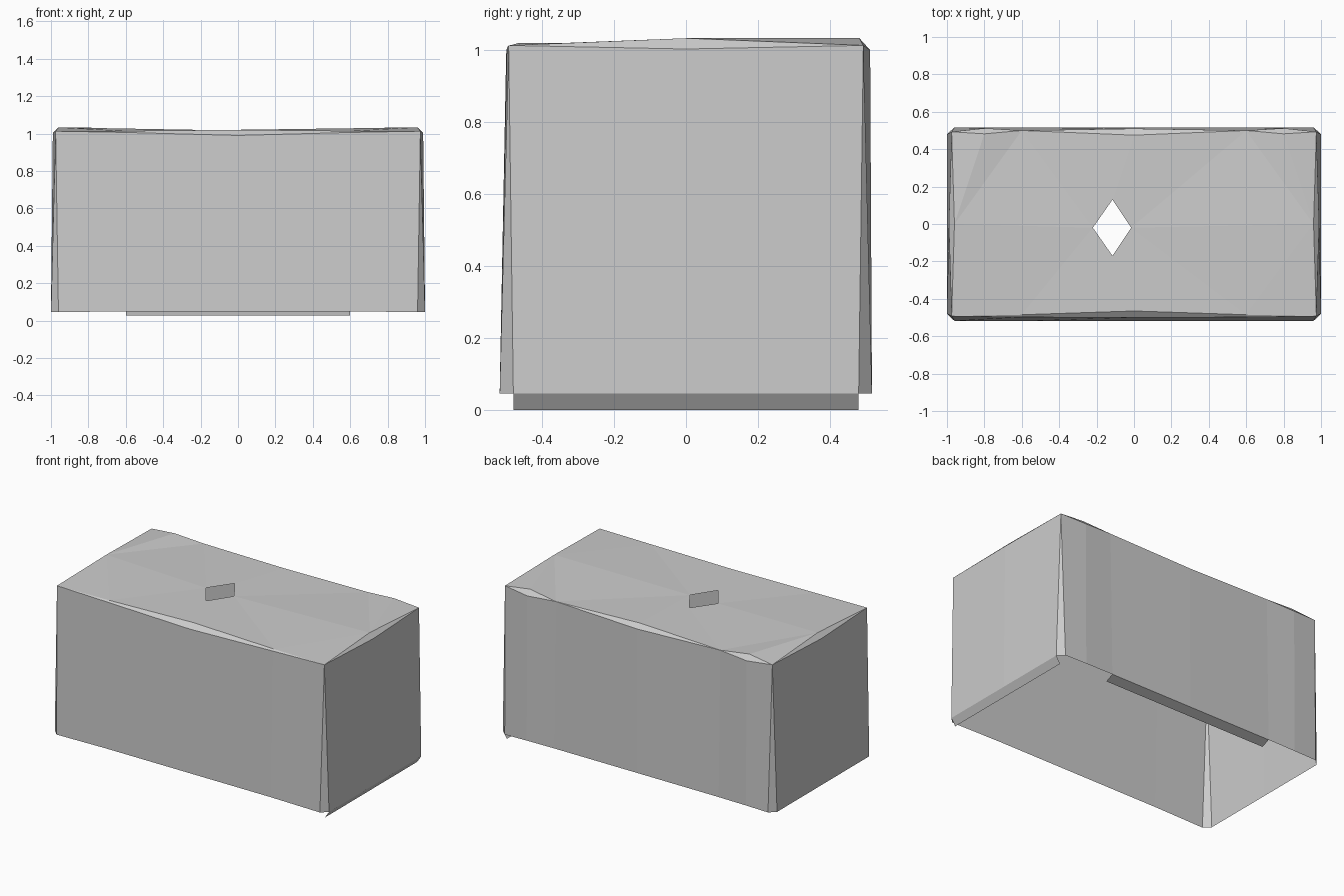
import bpy
import bmesh
from mathutils import Vector

cube = bpy.data.objects.get("Cube")
if cube:
    bpy.data.objects.remove(cube, do_unlink=True)

grey = bpy.data.materials.new("plain_grey")
grey.use_nodes = True
grey.diffuse_color = (0.6, 0.6, 0.6, 1)
grey.node_tree.nodes["Principled BSDF"].inputs["Base Color"].default_value = (0.6, 0.6, 0.6, 1)

CENTRE = Vector((0, 0, 0.5))


def finish(name, bm):
    """Weld, turn every face outward and make the object."""
    bmesh.ops.remove_doubles(bm, verts=bm.verts, dist=0.0005)
    bm.normal_update()
    for f in bm.faces:
        if f.normal.dot(f.calc_center_median() - CENTRE) < 0:
            f.normal_flip()
    mesh = bpy.data.meshes.new(name)
    bm.to_mesh(mesh)
    bm.free()
    mesh.materials.append(grey)
    obj = bpy.data.objects.new(name, mesh)
    bpy.context.collection.objects.link(obj)
    return obj


def strip(name, lower, upper):
    """Panel between two rows of points; rows may share points."""
    bm = bmesh.new()
    lo = [bm.verts.new(p) for p in lower]
    up = [bm.verts.new(p) for p in upper]
    for i in range(len(lo) - 1):
        quad = [lo[i], lo[i + 1], up[i + 1], up[i]]
        bm.faces.new(quad)
    return finish(name, bm)


def mirror(points):
    return [(-x, y, z) for x, y, z in points]


def both(points):
    """Row from the middle outward, completed on the other side."""
    return mirror(points[:0:-1]) + points


# Edge rows of the draped cover
front_corner, back_corner = (0.975, -0.493, 1.013), (0.975, 0.493, 1.013)
front_low = both([(0, -0.518, 0.05), (0.6, -0.518, 0.05), (0.96, -0.518, 0.045)])
front_high = both([(0, -0.5, 0.99), (0.6, -0.498, 1.006), front_corner])
front_lip = both([(0, -0.465, 1.02), (0.6, -0.485, 1.014), front_corner])
back_low = both([(0, 0.517, 0.05), (0.6, 0.517, 0.05), (0.8, 0.517, 0.048), (0.96, 0.517, 0.045)])
back_high = both([(0, 0.51, 0.995), (0.6, 0.5, 1.012), (0.8, 0.512, 1.0), back_corner])
back_lip = both([(0, 0.475, 1.02), (0.6, 0.5, 1.012), (0.8, 0.482, 1.033), back_corner])
side_low = [(1, -0.48, 0.045), (1, 0, 0.045), (1, 0.48, 0.045)]
side_high = [front_corner, (0.99, 0, 1.003), back_corner]
side_lip = [front_corner, (0.96, 0, 1.033), back_corner]

# Long walls and their folded upper trims
strip("front_wall", front_low, front_high)
strip("front_trim", front_high, front_lip)
strip("back_wall", back_low, back_high)
strip("back_trim", back_high, back_lip)

# Short walls, trims and tapering corner folds
for side, m in (("left", list), ("right", mirror)):
    strip(side + "_wall", m(side_low), m(side_high))
    strip(side + "_trim", m(side_high), m(side_lip))
    for end, low, s, top in (("front", front_low, 0, front_corner), ("back", back_low, 2, back_corner)):
        strip(f"{side}_{end}_corner_fold", m([low[-1], side_low[s]]), m([top, top]))

# Top panel with a diamond opening
bm = bmesh.new()
outline = front_lip + [side_lip[1]] + back_lip[::-1] + mirror([side_lip[1]])
diamond = [(-0.22, -0.02, 1.02), (-0.115, -0.17, 1.02), (-0.015, -0.02, 1.02), (-0.115, 0.13, 1.02)]
for loop in (outline, diamond):
    verts = [bm.verts.new(p) for p in loop]
    for i, v in enumerate(verts):
        bm.edges.new((verts[i - 1], v))
bmesh.ops.triangle_fill(bm, use_beauty=True, edges=bm.edges[:], normal=(0, 0, 1))
finish("top_panel", bm)

# Lower tabs folded inward on the back and left edges
strip("back_tab", [(-0.6, 0.462, 0.026), (0.6, 0.462, 0.026)], [(-0.6, 0.517, 0.05), (0.6, 0.517, 0.05)])
strip("left_tab", [(0.97, -0.48, 0), (0.97, 0.48, 0)], [side_low[0], side_low[2]])
